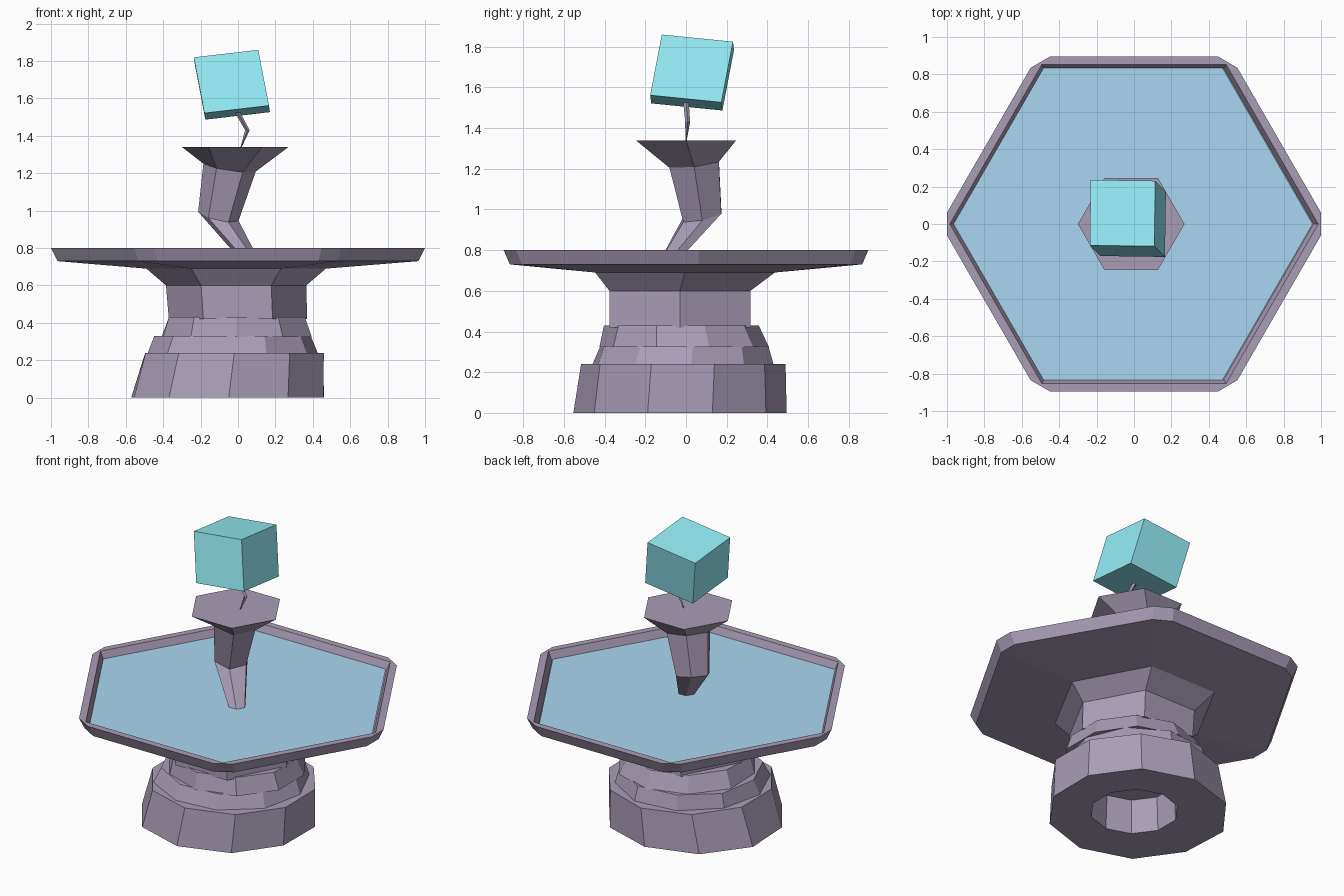
import bpy, bmesh, math, random
from mathutils import Vector, Matrix

if "Cube" in bpy.data.objects:
    bpy.data.objects.remove(bpy.data.objects["Cube"])

random.seed(4)


def material(name, color):
    m = bpy.data.materials.new(name)
    m.diffuse_color = color
    m.use_nodes = True
    m.node_tree.nodes["Principled BSDF"].inputs["Base Color"].default_value = m.diffuse_color
    return m


STONE = material("stone", (0.40, 0.34, 0.47, 1))
WATER = material("water", (0.40, 0.68, 0.88, 0.8))
CRYSTAL = material("crystal", (0.30, 0.85, 0.93, 1))


def finish(name, bm, mat):
    bmesh.ops.remove_doubles(bm, verts=bm.verts, dist=0.0005)
    bmesh.ops.recalc_face_normals(bm, faces=bm.faces)
    me = bpy.data.meshes.new(name)
    bm.to_mesh(me)
    bm.free()
    me.materials.append(mat)
    ob = bpy.data.objects.new(name, me)
    bpy.context.collection.objects.link(ob)
    return ob


def ring(n, z, cx, cy, rx, ry=None, rot=0, tilt=(0, 0), jitter=0):
    """Polygon ring, optionally tilted or roughened."""
    pts = []
    for i in range(n):
        a = rot + math.tau * i / n
        k = 1 + random.uniform(-jitter, jitter)
        dx, dy = rx * k * math.cos(a), (ry or rx) * k * math.sin(a)
        pts.append(Vector((cx + dx, cy + dy, z + tilt[0] * dx + tilt[1] * dy)))
    return pts


def cut_hex(z, r, cut, cx=0, cy=0, ry=None):
    """Hexagon with clipped corners (12 points)."""
    c = ring(6, z, cx, cy, r, ry)
    pts = []
    for i in range(6):
        for j in (i - 1, (i + 1) % 6):
            pts.append(c[i] + (c[j] - c[i]).normalized() * cut)
    return pts


def loft(name, rings, mat):
    bm = bmesh.new()
    rows = [[bm.verts.new(p) for p in r] for r in rings]
    n = len(rows[0])
    for a, b in zip(rows, rows[1:]):
        for i in range(n):
            j = (i + 1) % n
            bm.faces.new((a[i], a[j], b[j], b[i]))
    bm.faces.new(rows[0][::-1])
    bm.faces.new(rows[-1])
    return finish(name, bm, mat)


# Hollow foot and two stepped stone tiers
r10 = math.radians(18)
loft("base_ring", [
    ring(10, 0.22, -0.02, -0.02, 0.25, rot=r10),
    ring(10, 0.0, -0.02, -0.02, 0.26, rot=r10),
    ring(10, 0.0, -0.05, -0.03, 0.54, 0.52, rot=r10, jitter=0.02),
    ring(10, 0.24, -0.02, -0.015, 0.50, rot=r10, jitter=0.01)], STONE)
loft("lower_tier", [
    ring(10, 0.235, -0.03, -0.02, 0.46, rot=0.1, jitter=0.02),
    ring(10, 0.33, -0.03, -0.01, 0.425, rot=0.1, jitter=0.02)], STONE)
loft("upper_tier", [
    ring(10, 0.325, -0.005, -0.01, 0.42, rot=0.3, jitter=0.02),
    ring(10, 0.43, -0.005, -0.02, 0.38, rot=0.3, jitter=0.01)], STONE)

# Column flaring into the hexagonal basin
loft("column_and_basin", [
    cut_hex(0.42, 0.37, 0, 0, -0.03, 0.40),
    cut_hex(0.60, 0.375, 0, -0.01, -0.03, 0.40),
    cut_hex(0.69, 0.48, 0, -0.01, -0.005, 0.51),
    cut_hex(0.73, 1.00, 0.07),
    cut_hex(0.80, 1.035, 0.07),
    cut_hex(0.80, 0.985, 0),
    cut_hex(0.745, 0.96, 0)], STONE)

# Water sheet
bm = bmesh.new()
bm.faces.new([bm.verts.new(p) for p in ring(6, 0.755, -0.01, 0, 0.965)])
finish("water_surface", bm, WATER)

# Crooked stem widening to a flat hexagonal cup
loft("stem_and_cup", [
    ring(6, 0.74, 0.06, -0.09, 0.05),
    ring(6, 0.97, -0.105, 0.08, 0.108, tilt=(-0.22, 0.22)),
    ring(6, 1.23, -0.045, 0.04, 0.14, tilt=(-0.15, 0.12)),
    ring(6, 1.34, -0.015, 0, 0.285)], STONE)

# Thin bent shard between cup and cube
loft("shard", [
    ring(4, 1.335, 0.015, 0.0, 0.003),
    ring(4, 1.43, 0.05, 0.008, 0.012),
    ring(4, 1.53, -0.005, 0.0, 0.014)], STONE)

# Tilted floating cube
bm = bmesh.new()
bmesh.ops.create_cube(bm, size=1)
m = Matrix(((0.345, 0.005, -0.057, -0.033),
            (-0.005, 0.35, 0.057, 0.03),
            (0.04, -0.035, 0.298, 1.673),
            (0, 0, 0, 1)))
bm.transform(m)
finish("floating_cube", bm, CRYSTAL)
